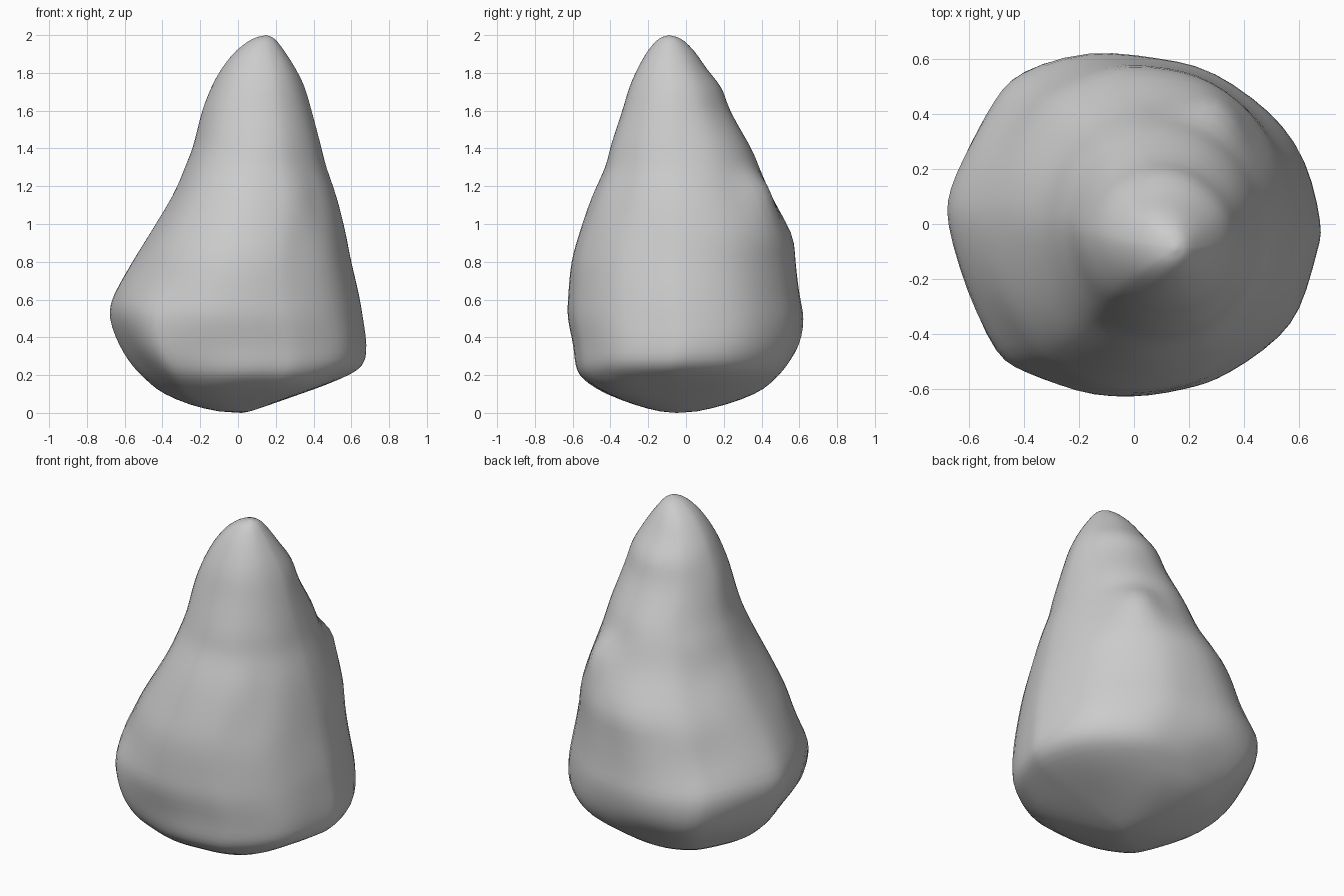
import bpy, bmesh, math
from mathutils import Vector, noise

# Height, then left / right / front / back extent of the boulder at that height
LEVELS = [
    (0.00, 0.02, 0.02, -0.05, -0.05),
    (0.02, -0.18, 0.10, -0.20, 0.13),
    (0.10, -0.39, 0.32, -0.42, 0.37),
    (0.18, -0.49, 0.54, -0.545, 0.48),
    (0.25, -0.555, 0.66, -0.585, 0.55),
    (0.36, -0.625, 0.68, -0.60, 0.605),
    (0.50, -0.68, 0.66, -0.63, 0.63),
    (0.62, -0.665, 0.64, -0.625, 0.61),
    (0.80, -0.56, 0.60, -0.61, 0.585),
    (0.95, -0.465, 0.57, -0.57, 0.565),
    (1.15, -0.345, 0.52, -0.50, 0.45),
    (1.30, -0.285, 0.47, -0.43, 0.39),
    (1.42, -0.235, 0.44, -0.40, 0.34),
    (1.60, -0.19, 0.39, -0.34, 0.23),
    (1.72, -0.145, 0.355, -0.305, 0.19),
    (1.82, -0.09, 0.305, -0.26, 0.11),
    (1.92, -0.01, 0.24, -0.20, 0.04),
    (1.98, 0.08, 0.19, -0.14, -0.03),
    (2.00, 0.15, 0.15, -0.09, -0.09),
]
# Footprint seen from above, counter-clockwise
FOOTPRINT = [
    (0.68, 0.0), (0.62, 0.24), (0.49, 0.42), (0.30, 0.56), (0.10, 0.605),
    (-0.16, 0.635), (-0.42, 0.56), (-0.51, 0.46), (-0.60, 0.30), (-0.67, 0.13),
    (-0.68, 0.0), (-0.60, -0.24), (-0.51, -0.48), (-0.40, -0.55), (-0.20, -0.615),
    (0.0, -0.63), (0.20, -0.60), (0.31, -0.57), (0.48, -0.47), (0.60, -0.33), (0.67, -0.10),
]
STEPS = 3


def spline(a, b, c, d, t):
    return [0.5 * (2 * q + (r - p) * t + (2 * p - 5 * q + 4 * r - s) * t * t
                   + (3 * q - p - 3 * r + s) * t ** 3) for p, q, r, s in zip(a, b, c, d)]


def resample(rows, steps, closed):
    n = len(rows)
    pick = (lambda i: rows[i % n]) if closed else (lambda i: rows[max(0, min(n - 1, i))])
    out = [spline(pick(i - 1), pick(i), pick(i + 1), pick(i + 2), k / steps)
           for i in range(n if closed else n - 1) for k in range(steps)]
    return out if closed else out + [list(rows[-1])]


# Lumps and dents: centre, amount, side radius, radius above, radius below
FEATURES = [
    ((0.30, 0.38, 1.20), 0.08, 0.10, 0.06, 0.19),     # spur on the back right
    ((0.38, -0.32, 1.05), -0.03, 0.06, 0.14, 0.14),   # crevice on the front right
    ((0.30, -0.44, 0.85), -0.025, 0.06, 0.10, 0.14),
    ((-0.30, 0.25, 1.10), -0.015, 0.08, 0.10, 0.10),
    ((-0.10, 0.55, 0.25), -0.03, 0.12, 0.08, 0.08),
    ((-0.45, -0.42, 0.68), -0.035, 0.22, 0.14, 0.14),  # shoulders on the left
    ((-0.45, 0.42, 0.68), -0.035, 0.22, 0.14, 0.14),
    ((-0.42, -0.40, 0.34), 0.025, 0.20, 0.10, 0.12),
    ((-0.42, 0.42, 0.34), 0.02, 0.20, 0.10, 0.12),
    ((0.30, -0.32, 0.12), 0.08, 0.20, 0.08, 0.10),     # low toe on the front right
]


def weather(p, centre):
    out = Vector((p.x - centre.x, p.y - centre.y, 0))
    if out.length < 0.02:
        return p
    out.normalize()
    push = 0.008 * noise.noise(Vector((p.x * 5, p.y * 5, p.z * 2.5)))
    for (cx, cy, cz), amount, side, above, below in FEATURES:
        rz = above if p.z > cz else below
        d = ((p.x - cx) ** 2 + (p.y - cy) ** 2) / side ** 2 + ((p.z - cz) / rz) ** 2
        push += amount * math.exp(-d)
    return p + out * push


# Boulder: stacked footprint rings fitted to the extents of each level
outline = resample(FOOTPRINT, STEPS, True)
bm = bmesh.new()
rings = []
for z, x0, x1, y0, y1 in resample(LEVELS, STEPS, False):
    z = max(0.0, min(2.0, z))
    c = Vector(((x0 + x1) / 2, (y0 + y1) / 2, z))
    # The footprint's corners fade towards a plain oval higher up and underneath
    oval = max(0.75 * min(1, max(0, (z - 0.4) / 0.5)), 0.75 * max(0, 1 - z / 0.25))
    ring = []
    for u, v in outline:
        u, v = u / 0.68, v / 0.633
        k = 1 - oval + oval / math.hypot(u, v)
        p = Vector((c.x + u * k * (x1 - x0) / 2, c.y + v * k * (y1 - y0) / 2, z))
        ring.append(bm.verts.new(weather(p, c)))
    rings.append(ring)
for lo, hi in zip(rings, rings[1:]):
    for i in range(len(lo)):
        j = (i + 1) % len(lo)
        bm.faces.new((lo[i], lo[j], hi[j], hi[i]))
bmesh.ops.remove_doubles(bm, verts=bm.verts, dist=0.0005)
bmesh.ops.recalc_face_normals(bm, faces=bm.faces)
# Wear the edges down, leaving the tip and the foot in place
worn = [v for v in bm.verts if 0.01 < v.co.z < 1.95]
for _ in range(3):
    bmesh.ops.smooth_vert(bm, verts=worn, factor=0.5,
                          use_axis_x=True, use_axis_y=True, use_axis_z=True)
for f in bm.faces:
    f.smooth = True

mesh = bpy.data.meshes.new("boulder")
bm.to_mesh(mesh)
bm.free()
boulder = bpy.data.objects.new("boulder", mesh)
bpy.context.collection.objects.link(boulder)

stone = bpy.data.materials.new("stone grey")
stone.diffuse_color = (0.6, 0.6, 0.6, 1)
mesh.materials.append(stone)
